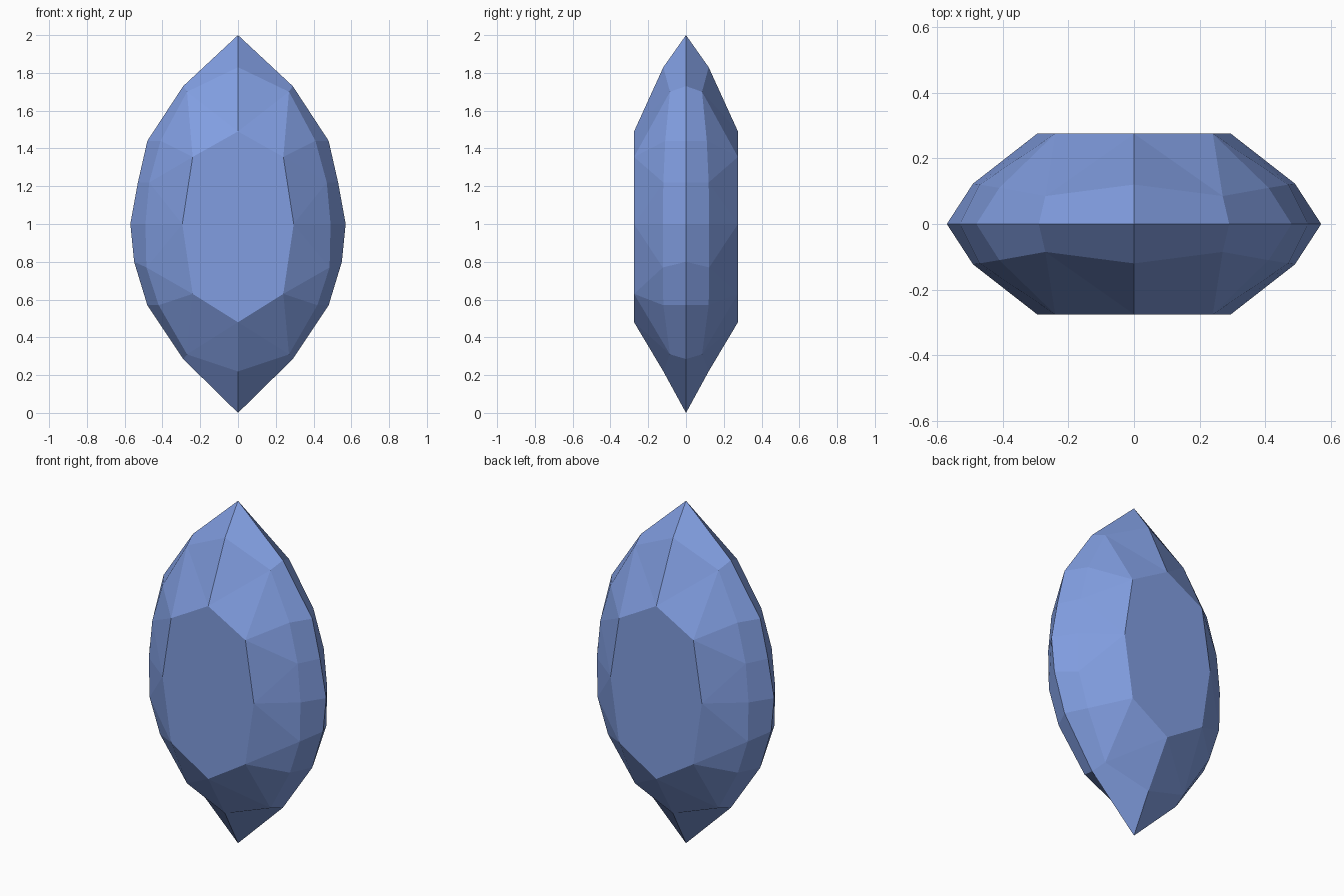
import bpy
import bmesh
from mathutils import Vector

cube = bpy.data.objects.get("Cube")
if cube:
    bpy.data.objects.remove(cube, do_unlink=True)

# One flat blue for the whole stone
blue = bpy.data.materials.new("gem_blue")
blue.use_nodes = True
colour = (0.22, 0.34, 0.75, 1)
blue.diffuse_color = colour
blue.node_tree.nodes["Principled BSDF"].inputs["Base Color"].default_value = colour

# Facet corners of one quarter, top to bottom: (x, depth, z)
girdle = [(0, 0, 2), (0.29, 0, 1.73), (0.48, 0, 1.44), (0.53, 0, 1.22),
          (0.57, 0, 1), (0.55, 0, 0.8), (0.48, 0, 0.57), (0.29, 0, 0.285), (0, 0, 0)]
middle = [(0, 0.12, 1.83), (0.27, 0.085, 1.7), (0.41, 0.11, 1.44), (0.47, 0.12, 1.22),
          (0.49, 0.123, 1), (0.485, 0.123, 0.77), (0.42, 0.12, 0.57),
          (0.27, 0.085, 0.31), (0, 0.12, 0.22)]
table = [(0, 0.275, 1.49), (0.24, 0.275, 1.355), (0.295, 0.275, 1),
         (0.24, 0.275, 0.63), (0, 0.275, 0.48)]

bm = bmesh.new()
g, m, t = [[bm.verts.new((x, -y, z)) for x, y, z in ring]
           for ring in (girdle, middle, table)]

# Outer band of four-sided facets
for i in range(len(g) - 1):
    bm.faces.new((g[i], g[i + 1], m[i + 1], m[i]))

# Inner band: each table corner fans to the middle ring
for i in range(len(m) - 1):
    bm.faces.new((m[i], m[i + 1], t[(i + 1) // 2]))
for i in range(len(t) - 1):
    bm.faces.new((t[i], t[i + 1], m[2 * i + 1]))

# Flat table
bm.faces.new(t)

# Turn every facet outward
bm.normal_update()
centre = Vector((0, 0, 1))
for face in bm.faces:
    if face.normal.dot(face.calc_center_median() - centre) < 0:
        face.normal_flip()

mesh = bpy.data.meshes.new("cut_gem")
bm.to_mesh(mesh)
bm.free()
mesh.materials.append(blue)
gem = bpy.data.objects.new("cut_gem", mesh)
bpy.context.collection.objects.link(gem)

# Complete the other three quarters
mirror = gem.modifiers.new("mirror_quarters", 'MIRROR')
mirror.use_axis = (True, True, False)
mirror.use_mirror_merge = True
mirror.merge_threshold = 0.001
